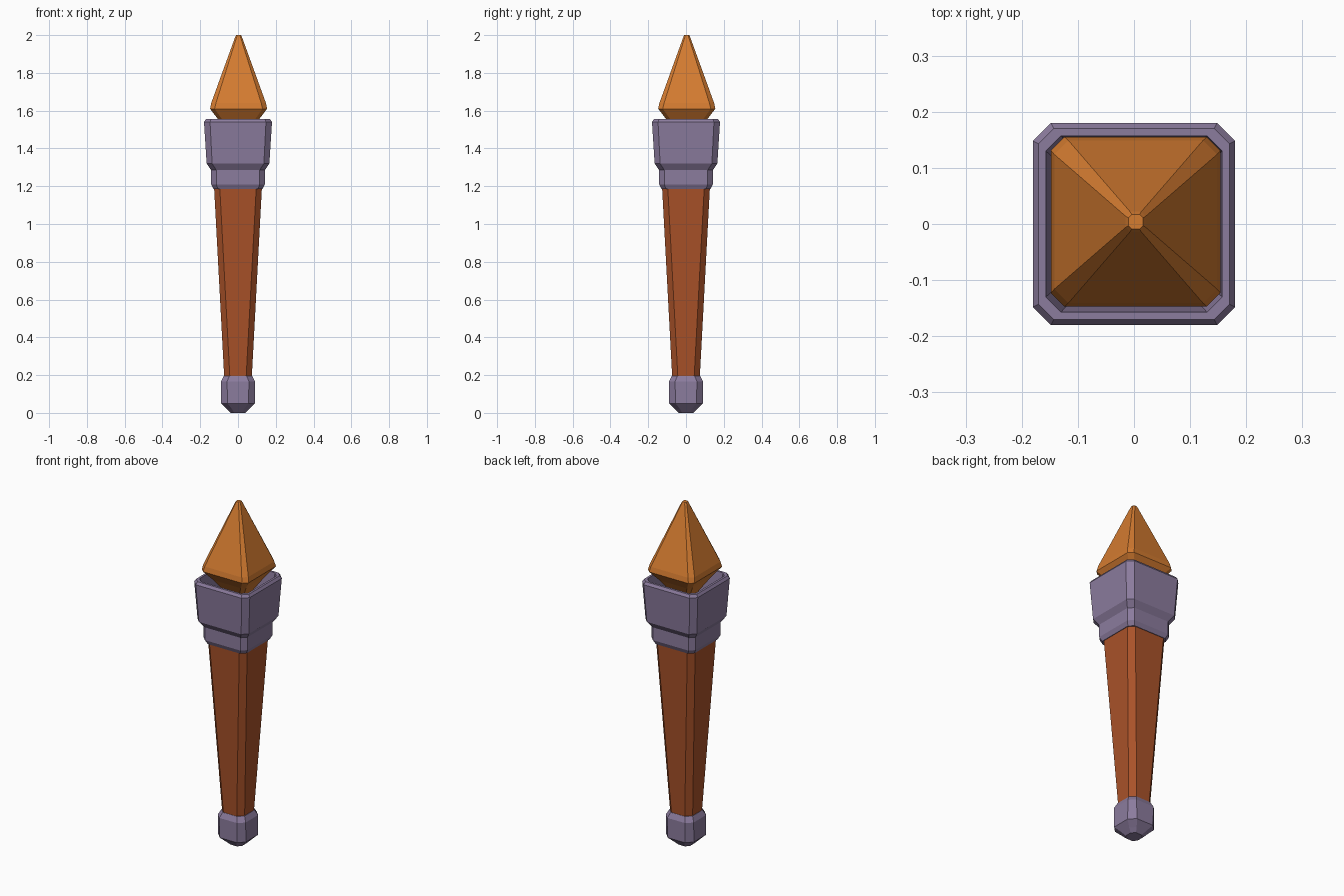
import bpy, bmesh

if "Cube" in bpy.data.objects:
    bpy.data.objects.remove(bpy.data.objects["Cube"])


def material(name, rgb):
    m = bpy.data.materials.new(name)
    m.diffuse_color = (*rgb, 1)
    m.use_nodes = True
    m.node_tree.nodes["Principled BSDF"].inputs["Base Color"].default_value = m.diffuse_color
    return m


def loft(name, rings, mat, offset=(0, 0)):
    """Stack chamfered-square rings (z, half width, half width of flat side)."""
    bm = bmesh.new()
    loops = []
    for z, h, f in rings:
        pts = [(h, -f), (h, f), (f, h), (-f, h), (-h, f), (-h, -f), (-f, -h), (f, -h)]
        loops.append([bm.verts.new((x + offset[0], y + offset[1], z)) for x, y in pts])
    for a, b in zip(loops, loops[1:]):
        for i in range(8):
            j = (i + 1) % 8
            bm.faces.new((a[i], a[j], b[j], b[i]))
    bm.faces.new(loops[0][::-1])
    bm.faces.new(loops[-1])
    bmesh.ops.recalc_face_normals(bm, faces=bm.faces)
    me = bpy.data.meshes.new(name)
    bm.to_mesh(me)
    bm.free()
    ob = bpy.data.objects.new(name, me)
    bpy.context.collection.objects.link(ob)
    me.materials.append(mat)
    return ob


metal = material("metal", (0.26, 0.20, 0.34))
wood = material("wood", (0.40, 0.085, 0.022))
fire = material("fire", (0.66, 0.20, 0.03))

# Rounded end cap at the foot
loft("pommel", [(0, 0.04, 0.02), (0.02, 0.06, 0.032), (0.05, 0.09, 0.055),
                (0.165, 0.09, 0.058), (0.195, 0.075, 0.046)], metal)

# Tapered handle
loft("handle", [(0.17, 0.072, 0.042), (1.22, 0.128, 0.098)], wood)

# Stepped collar with a hollow cup on top
loft("collar", [(1.185, 0.13, 0.105), (1.21, 0.142, 0.115), (1.285, 0.142, 0.115),
                (1.32, 0.166, 0.137), (1.54, 0.18, 0.148), (1.555, 0.17, 0.143),
                (1.555, 0.157, 0.13), (1.36, 0.135, 0.11)], metal)

# Faceted flame sitting in the cup
loft("flame", [(1.47, 0.055, 0.04), (1.555, 0.109, 0.088), (1.61, 0.151, 0.127),
               (1.64, 0.145, 0.12), (1.99, 0.018, 0.01), (2.0, 0.013, 0.007)],
     fire, (0.003, 0.004))
